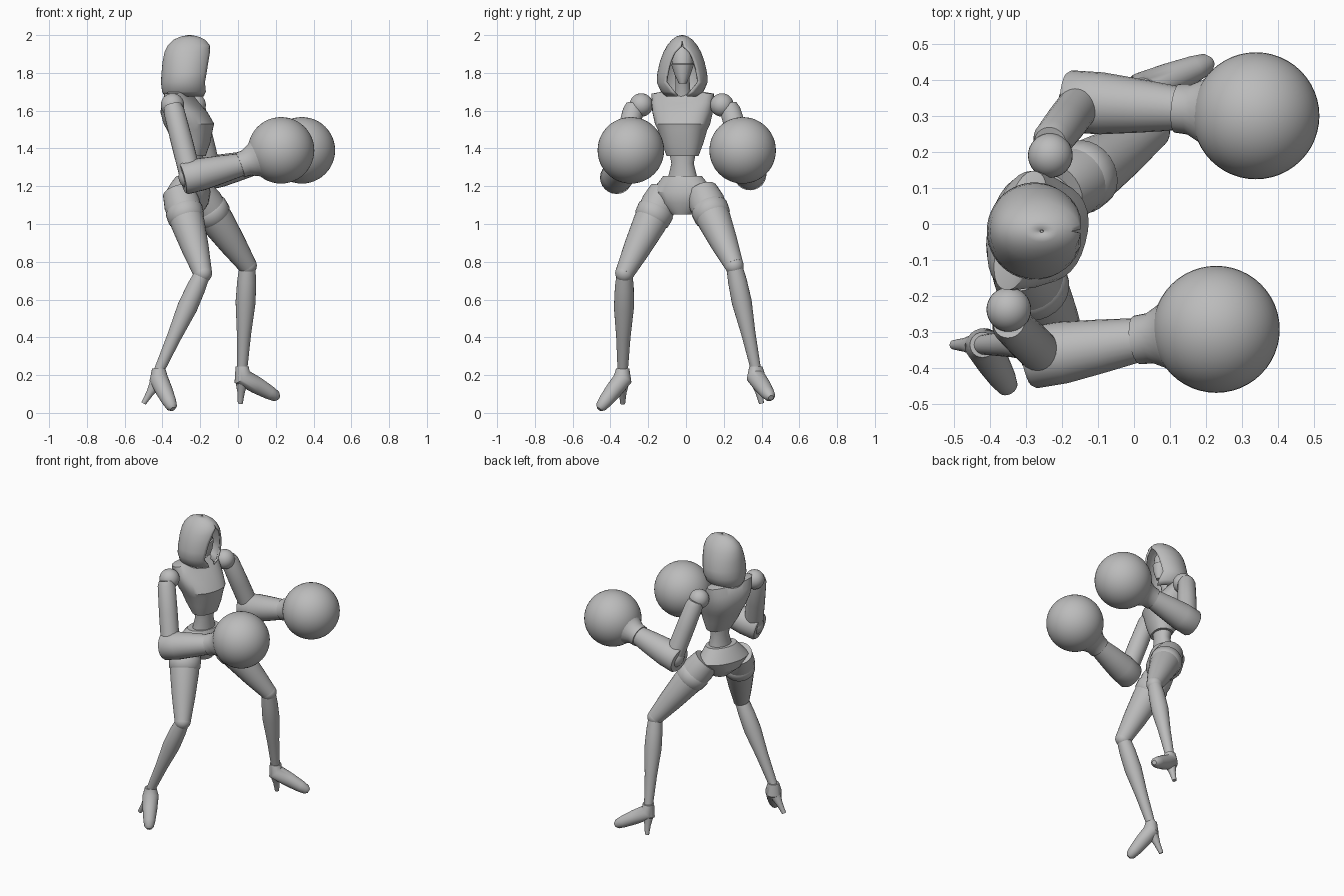
import bpy, bmesh, math
from mathutils import Vector

cube = bpy.data.objects.get("Cube")
if cube:
    bpy.data.objects.remove(cube, do_unlink=True)

grey = bpy.data.materials.new("plain grey")
grey.use_nodes = True
grey.diffuse_color = (.5, .5, .5, 1)
grey.node_tree.nodes["Principled BSDF"].inputs["Base Color"].default_value = grey.diffuse_color


def finish(name, bm, angle=40):
    bmesh.ops.recalc_face_normals(bm, faces=bm.faces)
    mesh = bpy.data.meshes.new(name)
    bm.to_mesh(mesh)
    bm.free()
    mesh.materials.append(grey)
    ob = bpy.data.objects.new(name, mesh)
    bpy.context.collection.objects.link(ob)
    bpy.ops.object.select_all(action='DESELECT')
    ob.select_set(True)
    bpy.context.view_layer.objects.active = ob
    bpy.ops.object.shade_smooth_by_angle(angle=math.radians(angle))
    return ob


def skin(name, rings, angle=40):
    """Join rings of points into a capped surface."""
    bm = bmesh.new()
    loops = [[bm.verts.new(point) for point in ring] for ring in rings]
    count = len(loops[0])
    for low, high in zip(loops, loops[1:]):
        for i in range(count):
            j = (i + 1) % count
            bm.faces.new((low[i], low[j], high[j], high[i]))
    bm.faces.new(loops[0])
    bm.faces.new(loops[-1])
    return finish(name, bm, angle)


def turn_angles(count):
    return [math.tau * i / count for i in range(count)]


def limb(name, points, radii):
    """Round tube through a path of points."""
    rings = []
    for k, (point, radius) in enumerate(zip(points, radii)):
        ahead = points[min(k + 1, len(points) - 1)] - points[max(k - 1, 0)]
        side = ahead.cross(Vector((0, 1, 0))).normalized()
        other = ahead.normalized().cross(side)
        rings.append([point + radius * (math.cos(a) * side + math.sin(a) * other)
                      for a in turn_angles(24)])
    skin(name, rings)


def straight(name, start, end, steps, radii):
    """Tube on a straight line, with a radius at each fraction."""
    limb(name, [start.lerp(end, step) for step in steps], radii)


def body(name, rows, yaw, power=1.0):
    """Stack of level rounded sections (height, x, half depth, half width)."""
    rings = []
    forward = Vector((math.cos(yaw), math.sin(yaw), 0))
    across = Vector((-math.sin(yaw), math.cos(yaw), 0))
    for height, x, depth, width in rows:
        centre = Vector((x, -.018, height))
        ring = []
        for a in turn_angles(32):
            c, s = math.cos(a), math.sin(a)
            ring.append(centre
                        + forward * depth * math.copysign(abs(c) ** power, c)
                        + across * width * math.copysign(abs(s) ** power, s))
        rings.append(ring)
    skin(name, rings, 30)


def ball(name, centre, radius, segments=24):
    bm = bmesh.new()
    bmesh.ops.create_uvsphere(bm, u_segments=segments * 2, v_segments=segments, radius=radius)
    bmesh.ops.translate(bm, verts=bm.verts, vec=centre)
    finish(name, bm)


# Torso, turned a little towards its right
body("chest", [
    (1.36, -.235, .06, .085), (1.43, -.245, .095, .11), (1.5, -.255, .118, .13),
    (1.53, -.26, .13, .145), (1.59, -.285, .118, .16), (1.64, -.305, .09, .168),
    (1.69, -.315, .055, .17), (1.7, -.31, .045, .11)], -.265, .85)
body("waist", [(1.4, -.24, .06, .075), (1.32, -.24, .05, .06),
               (1.22, -.245, .06, .085)], -.265)
body("pelvis", [(1.255, -.25, .07, .105), (1.23, -.255, .085, .125), (1.17, -.265, .11, .175),
                (1.11, -.26, .1, .13), (1.05, -.245, .05, .055)], -.35)

# Neck and masked head inside the hood
straight("neck", Vector((-.3, -.015, 1.66)), Vector((-.25, -.02, 1.8)),
         (0, .4, 1), (.055, .038, .038))
body("head", [(1.745, -.22, .02, .02), (1.79, -.24, .055, .042), (1.845, -.255, .075, .06),
              (1.85, -.255, .067, .056), (1.9, -.26, .066, .058), (1.95, -.26, .04, .035)], 0)

# Hood: open sheet of rows (height, half depth, half width, opening half angle)
hood_rows = [
    (1.675, .105, .085, .3), (1.7, .122, .113, .45), (1.75, .132, .135, .7),
    (1.8, .133, .132, .65), (1.86, .132, .118, .58), (1.91, .126, .1, .42),
    (1.945, .112, .08, .06), (1.975, .085, .055, 0), (1.993, .045, .03, 0), (2, .006, .005, 0)]
bm = bmesh.new()
grid = []
for height, depth, width, gap in hood_rows:
    x = -.28 + .08 * (height - 1.7)
    sweep = [gap + (math.tau - 2 * gap) * i / 36 for i in range(37)]
    grid.append([bm.verts.new((x + depth * math.cos(a), -.02 + width * math.sin(a), height))
                 for a in sweep])
for low, high in zip(grid, grid[1:]):
    for i in range(len(low) - 1):
        bm.faces.new((low[i], low[i + 1], high[i + 1], high[i]))
bmesh.ops.remove_doubles(bm, verts=bm.verts, dist=.0005)
hood = finish("hood", bm, 50)
wall = hood.modifiers.new("wall", 'SOLIDIFY')
wall.thickness = .012


def build_arm(side, *joints):
    shoulder, elbow, wrist, fist = map(Vector, joints)
    top = shoulder + Vector((0, math.copysign(.035, shoulder.y), 0))
    ball(side + "_shoulder", shoulder, .062, 16)
    straight(side + "_upper_arm", top, elbow, (0, .08, .5, .95), (.045, .055, .058, .058))
    ball(side + "_elbow", elbow, .065, 16)
    straight(side + "_forearm", elbow, wrist, (-.16, -.12, .2, .6, 1),
             (.078, .086, .086, .074, .06))
    straight(side + "_glove_cuff", wrist, fist, (-.05, .12, .3, .5), (.068, .07, .09, .125))
    ball(side + "_glove", fist, .176)


def build_leg(side, *joints):
    hip, knee, ankle, toe, heel = map(Vector, joints)
    straight(side + "_thigh", hip, knee, (0, .15, .4, .7, 1), (.085, .096, .089, .072, .05))
    # Thin band where the suit meets the thigh
    straight(side + "_thigh_band", hip, knee, (.2, .23, .33, .36), (.09, .1, .097, .087))
    ball(side + "_knee", knee, .05, 12)
    straight(side + "_shin", knee, ankle, (0, .15, .35, .65, 1), (.042, .05, .053, .038, .027))
    # High heeled shoe
    sole = ankle - Vector((0, 0, .04))
    path = [ankle + Vector((0, 0, .015))] + [sole.lerp(toe, t) for t in (0, .4, .75, .93, 1)]
    limb(side + "_shoe", path, (.035, .05, .045, .037, .029, .014))
    straight(side + "_heel", sole.lerp(heel, .15), heel, (0, .5, 1), (.035, .02, .013))


# Arms: shoulder, elbow, wrist, fist
build_arm("right", (-.347, -.237, 1.63), (-.25, -.365, 1.25), (.02, -.32, 1.315),
          (.228, -.292, 1.39))
build_arm("left", (-.232, .19, 1.63), (-.145, .338, 1.27), (.13, .32, 1.335),
          (.338, .3, 1.39))

# Legs: hip, knee, ankle, toe, heel tip
build_leg("right", (-.315, -.11, 1.17), (-.187, -.325, .74), (-.42, -.335, .22),
          (-.345, -.46, .02), (-.5, -.335, .05))
build_leg("left", (-.215, .085, 1.17), (.05, .255, .78), (.022, .37, .23),
          (.215, .45, .08), (.012, .4, .05))
